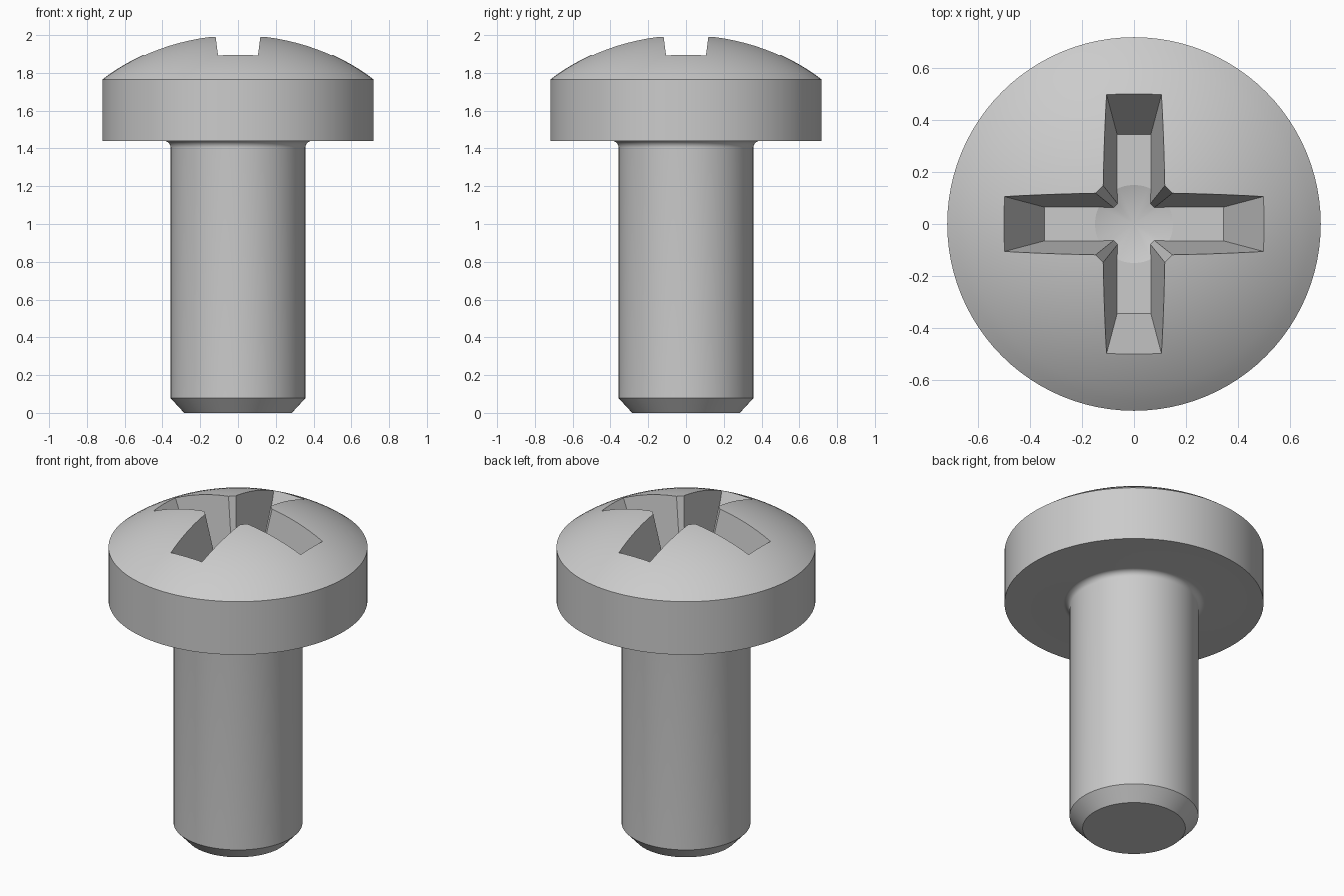
import bpy, bmesh, math

cube = bpy.data.objects.get("Cube")
if cube:
    bpy.data.objects.remove(cube, do_unlink=True)

steel = bpy.data.materials.new("grey steel")
steel.use_nodes = True
GREY = (0.6, 0.6, 0.6, 1)
steel.diffuse_color = GREY
steel.node_tree.nodes["Principled BSDF"].inputs["Base Color"].default_value = GREY


def make_object(name, bm):
    bmesh.ops.recalc_face_normals(bm, faces=bm.faces)
    mesh = bpy.data.meshes.new(name)
    bm.to_mesh(mesh)
    bm.free()
    mesh.materials.append(steel)
    obj = bpy.data.objects.new(name, mesh)
    bpy.context.collection.objects.link(obj)
    return obj


def lathe(name, profile, segments=96):
    """Turn a closed (radius, height) profile about the z axis."""
    bm = bmesh.new()
    verts = [bm.verts.new((r, 0, z)) for r, z in profile]
    edges = [bm.edges.new(pair) for pair in zip(verts, verts[1:])]
    bmesh.ops.spin(bm, geom=verts + edges, cent=(0, 0, 0), axis=(0, 0, 1),
                   angle=math.tau, steps=segments, use_merge=True)
    bmesh.ops.remove_doubles(bm, verts=bm.verts, dist=1e-5)
    return make_object(name, bm)


def tapered_block(name, low, high, z_low, z_high, turn=0):
    """Frustum with rectangular half sizes low and high."""
    bm = bmesh.new()
    bmesh.ops.create_cube(bm, size=2)
    for v in bm.verts:
        size, z = (high, z_high) if v.co.z > 0 else (low, z_low)
        v.co = (v.co.x * size[0], v.co.y * size[1], z)
    obj = make_object(name, bm)
    obj.rotation_euler.z = turn
    return obj


def boolean(target, tool, operation):
    mod = target.modifiers.new(operation.lower(), 'BOOLEAN')
    mod.operation, mod.object, mod.solver = operation, tool, 'EXACT'
    bpy.context.view_layer.objects.active = target
    bpy.ops.object.modifier_apply(modifier=mod.name)
    bpy.data.objects.remove(tool, do_unlink=True)


# Screw body: chamfered tip, shank, fillet, cylindrical rim, domed head
SHANK, HEAD, UNDER, RIM, TOP, DOME = 0.357, 0.718, 1.44, 1.765, 2.005, 1.2
FILLET = 0.035
profile = [(0, 0), (0.285, 0), (SHANK, 0.078)]
for i in range(10):
    a = math.radians(10 * i)
    profile.append((SHANK + FILLET * (1 - math.cos(a)),
                    UNDER - FILLET * (1 - math.sin(a))))
profile += [(HEAD, UNDER), (HEAD, RIM)]
for i in range(15, -1, -1):
    a = math.asin(HEAD / DOME) * i / 16
    profile.append((DOME * math.sin(a), TOP - DOME + DOME * math.cos(a)))
screw = lathe("screw", profile)

# Cross recess: two tapered slots and a turned square core
FLOOR, LOW, HIGH = 1.58, 1.48, 2.1


def taper(at_floor, slope):
    return [at_floor + slope * (z - FLOOR) for z in (LOW, HIGH)]


width, length, core = taper(0.065, 0.13), taper(0.345, 0.49), taper(0.103, 0.207)
recess = tapered_block("recess_cutter", *zip(length, width), LOW, HIGH)
boolean(recess, tapered_block("cross_slot", *zip(width, length), LOW, HIGH), 'UNION')
boolean(recess, tapered_block("core", *zip(core, core), LOW, HIGH, math.pi / 4), 'UNION')

# Recess floor with a shallow conical pit in the middle
pit_floor = lathe("recess_floor", [(0, 1.3), (0.9, 1.3), (0.9, FLOOR),
                                   (0.15, FLOOR), (0, FLOOR - 0.045)], 48)
boolean(recess, pit_floor, 'DIFFERENCE')
boolean(screw, recess, 'DIFFERENCE')

# Smooth turned surfaces, crisp edges
bpy.ops.object.select_all(action='DESELECT')
screw.select_set(True)
bpy.context.view_layer.objects.active = screw
bpy.ops.object.shade_smooth_by_angle(angle=math.radians(13))
